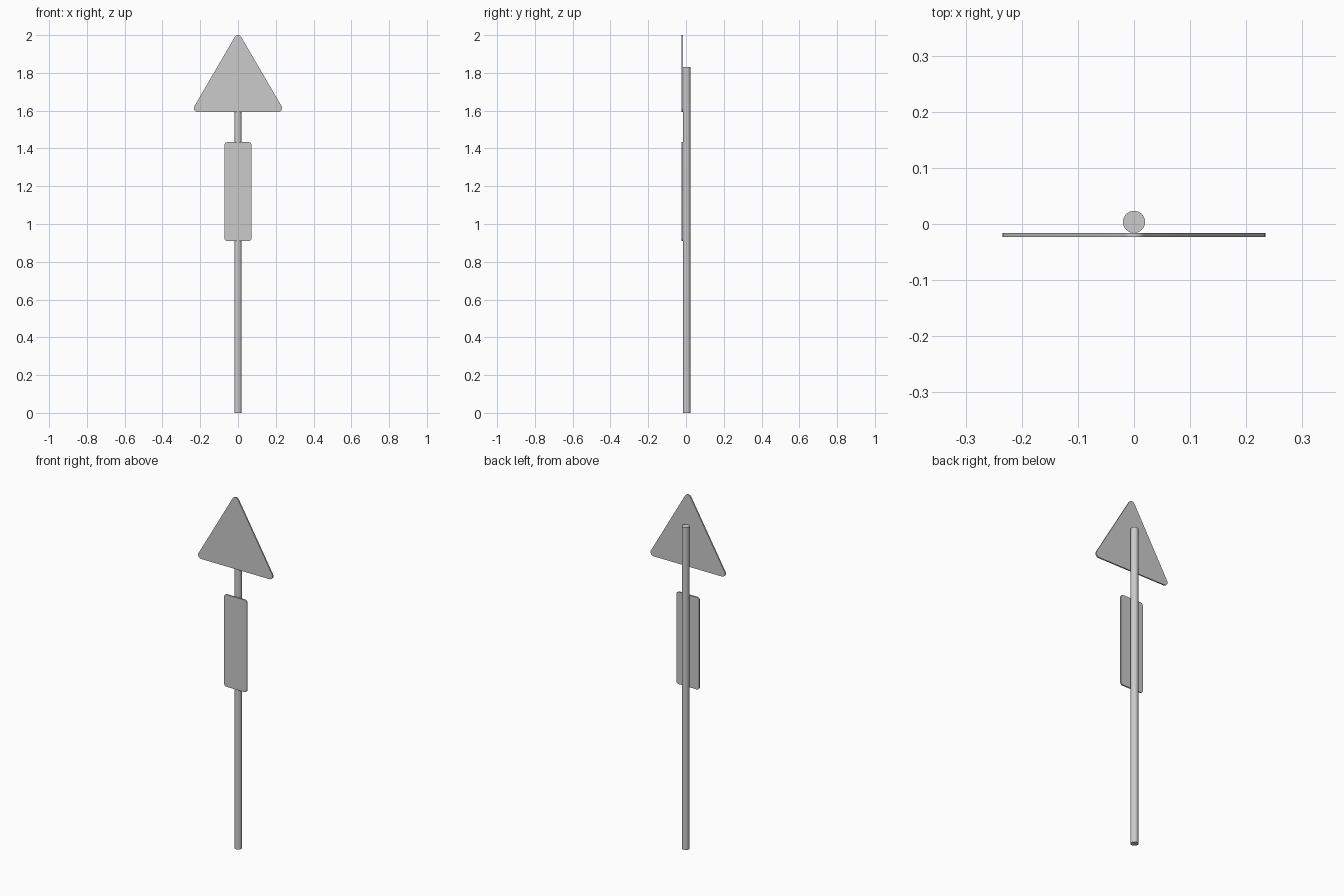
import bpy, bmesh
from math import atan2, cos, sin, pi
from mathutils import Vector

if "Cube" in bpy.data.objects:
    bpy.data.objects.remove(bpy.data.objects["Cube"])

FRONT, BACK = -0.0235, -0.016   # plate faces
R_POLE = 0.0197


def rounded_plate(name, centres, r, seg=8):
    """Extruded plate; centres are the corner-arc centres (x, z), counter-clockwise."""
    bm = bmesh.new()
    ring = []
    n = len(centres)
    for i in range(n):
        p, c, q = (Vector(centres[(i + k) % n]) for k in (-1, 0, 1))
        d0, d1 = c - p, q - c
        a0 = atan2(d0.y, d0.x) - pi / 2
        turn = (atan2(d1.y, d1.x) - pi / 2 - a0) % (2 * pi)
        for k in range(seg + 1):
            a = a0 + turn * k / seg
            ring.append(bm.verts.new((c.x + r * cos(a), FRONT, c.y + r * sin(a))))
    face = bm.faces.new(ring)
    ext = bmesh.ops.extrude_face_region(bm, geom=[face])
    moved = [v for v in ext["geom"] if isinstance(v, bmesh.types.BMVert)]
    bmesh.ops.translate(bm, verts=moved, vec=(0, BACK - FRONT, 0))
    bmesh.ops.recalc_face_normals(bm, faces=bm.faces)
    mesh = bpy.data.meshes.new(name)
    bm.to_mesh(mesh)
    bm.free()
    obj = bpy.data.objects.new(name, mesh)
    bpy.context.collection.objects.link(obj)
    return obj


def smooth(obj):
    bpy.ops.object.select_all(action="DESELECT")
    obj.select_set(True)
    bpy.context.view_layer.objects.active = obj
    bpy.ops.object.shade_smooth_by_angle(angle=pi / 6)


# Round pole, touching the back of both plates
bpy.ops.mesh.primitive_cylinder_add(vertices=32, radius=R_POLE, depth=1.83,
                                    location=(0, BACK + R_POLE, 0.915))
pole = bpy.context.object
pole.name = "pole"

# Triangular warning plate
r = 0.02
triangle = rounded_plate("triangle_plate",
                         [(-0.234 + r, 1.593 + r), (0.234 - r, 1.593 + r), (0, 2 - r)], r)

# Rectangular supplementary plate
r, w, z0, z1 = 0.016, 0.072, 0.91, 1.433
panel = rounded_plate("lower_plate",
                      [(-w + r, z0 + r), (w - r, z0 + r), (w - r, z1 - r), (-w + r, z1 - r)], r)

for part in (pole, triangle, panel):
    smooth(part)
